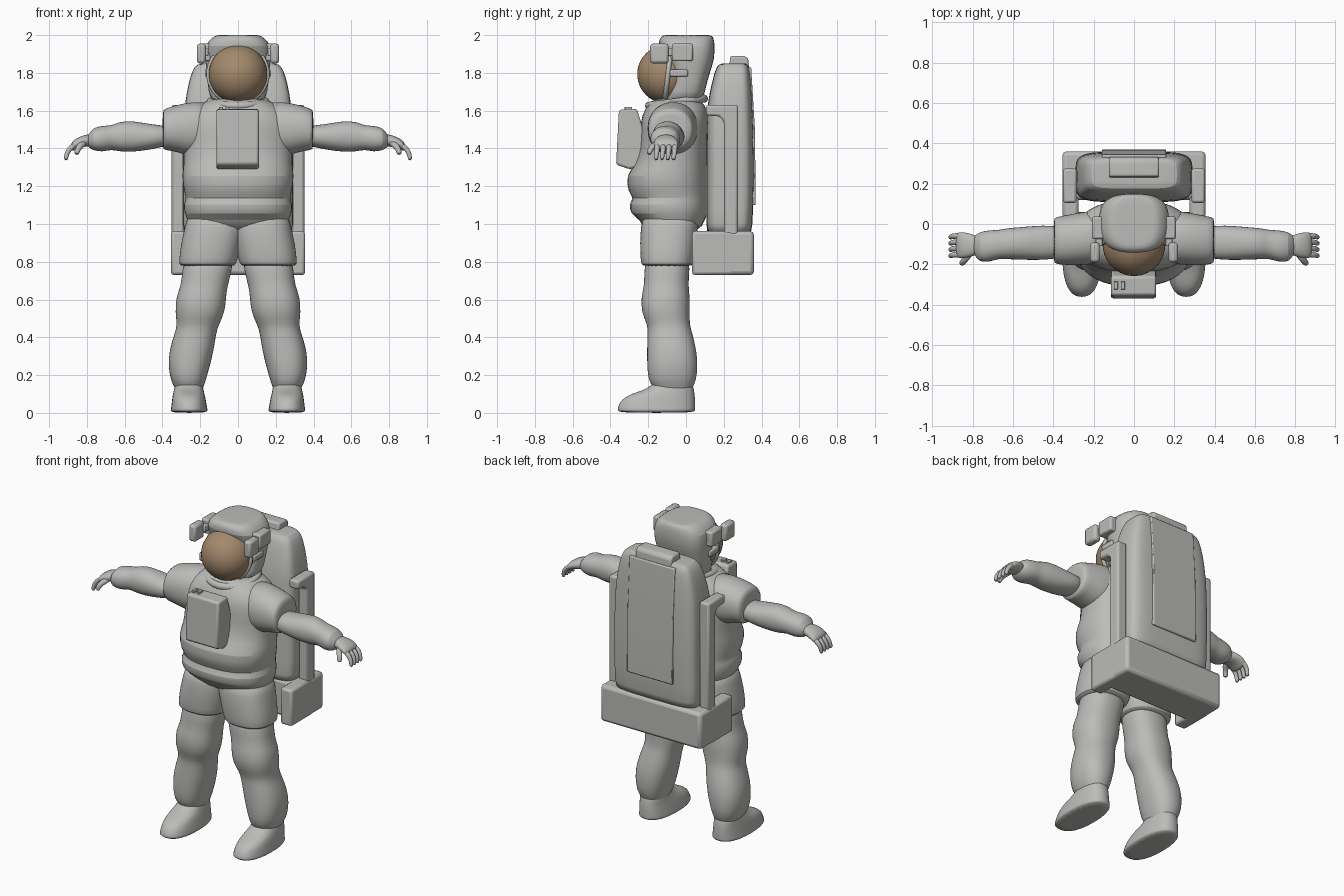
import bpy, bmesh
from math import sin, cos, tau, copysign
from mathutils import Matrix, Vector

cube = bpy.data.objects.get("Cube")
if cube:
    bpy.data.objects.remove(cube, do_unlink=True)

parts = []


def material(name, color):
    mat = bpy.data.materials.new(name)
    mat.use_nodes = True
    mat.diffuse_color = color
    mat.node_tree.nodes["Principled BSDF"].inputs["Base Color"].default_value = color
    return mat


suit = material("suit_grey", (.5, .505, .485, 1))
gold = material("visor_bronze", (.37, .25, .15, 1))


def finish(name, bm, mat, subdivide=0, bevel=0):
    """Turn a bmesh into a named object with its material and modifiers."""
    bmesh.ops.recalc_face_normals(bm, faces=bm.faces[:])
    mesh = bpy.data.meshes.new(name)
    bm.to_mesh(mesh)
    bm.free()
    mesh.materials.append(mat)
    obj = bpy.data.objects.new(name, mesh)
    bpy.context.collection.objects.link(obj)
    if bevel:
        mod = obj.modifiers.new("bevel", "BEVEL")
        mod.width, mod.segments = bevel, 2
    if subdivide:
        mod = obj.modifiers.new("subdivision", "SUBSURF")
        mod.levels = mod.render_levels = subdivide
    parts.append(obj)
    return obj


def loft(name, rings, side=1, along="z", power=2.2, count=24):
    """Skin superellipse rings given as (position, a_min, a_max, b_min, b_max)."""
    bm = bmesh.new()
    loops = []
    for t, a0, a1, b0, b1 in rings:
        loop = []
        for i in range(count):
            c, s = cos(tau * i / count), sin(tau * i / count)
            a = (a0 + a1) / 2 + (a1 - a0) / 2 * copysign(abs(c) ** (2 / power), c)
            b = (b0 + b1) / 2 + (b1 - b0) / 2 * copysign(abs(s) ** (2 / power), s)
            p = (a, b, t) if along == "z" else (t, a, b)
            loop.append(bm.verts.new((p[0] * side, p[1], p[2])))
        loops.append(loop)
    for low, high in zip(loops, loops[1:]):
        for i in range(count):
            j = (i + 1) % count
            bm.faces.new((low[i], low[j], high[j], high[i]))
    bm.faces.new(loops[0])
    bm.faces.new(loops[-1])
    return finish(name, bm, suit, subdivide=1)


def symmetric(rings):
    """Expand (z, half_width, y_min, y_max) to full loft rings."""
    return [(z, -w, w, y0, y1) for z, w, y0, y1 in rings]


def prism(name, profile, x0, x1, bevel=.01):
    """Extrude a (y, z) profile sideways from x0 to x1."""
    bm = bmesh.new()
    face = bm.faces.new([bm.verts.new((x0, y, z)) for y, z in profile])
    new = bmesh.ops.extrude_face_region(bm, geom=[face])["geom"]
    verts = [v for v in new if isinstance(v, bmesh.types.BMVert)]
    bmesh.ops.translate(bm, verts=verts, vec=(x1 - x0, 0, 0))
    return finish(name, bm, suit, bevel=bevel)


def box(name, x0, x1, y0, y1, z0, z1, side=1, bevel=.01):
    profile = [(y0, z0), (y1, z0), (y1, z1), (y0, z1)]
    return prism(name, profile, x0 * side, x1 * side, bevel)


def tube(name, points, radius, side):
    """Tapered finger following a short path."""
    bm = bmesh.new()
    last = None
    sides = 10
    for k, p in enumerate(points):
        a = Vector(points[max(k - 1, 0)])
        b = Vector(points[min(k + 1, len(points) - 1)])
        turn = (b - a).to_track_quat("Z", "Y")
        r = radius * (1 - .08 * k)
        ring = []
        for i in range(sides):
            q = Vector((cos(tau * i / sides) * r, sin(tau * i / sides) * r, 0))
            v = Vector(p) + turn @ q
            ring.append(bm.verts.new((v.x * side, v.y, v.z)))
        if last:
            for i in range(sides):
                j = (i + 1) % sides
                bm.faces.new((last[i], last[j], ring[j], ring[i]))
        else:
            bm.faces.new(ring)
        last = ring
    bm.faces.new(last)
    finish(name, bm, suit, subdivide=1)


def torus(name, center, major, minor, tilt):
    bm = bmesh.new()
    n, m = 40, 10
    grid = [[bm.verts.new(((major + minor * cos(tau * j / m)) * cos(tau * i / n),
                           (major + minor * cos(tau * j / m)) * sin(tau * i / n),
                           minor * sin(tau * j / m))) for j in range(m)] for i in range(n)]
    for i in range(n):
        for j in range(m):
            a, b = grid[i], grid[(i + 1) % n]
            bm.faces.new((a[j], b[j], b[(j + 1) % m], a[(j + 1) % m]))
    bm.transform(Matrix.Translation(center) @ Matrix.Rotation(tilt, 4, "X"))
    finish(name, bm, suit)


# Torso with the overhanging jacket and belt
loft("torso", symmetric([
    (.95, .26, -.22, .08), (1.03, .27, -.245, .1), (1.05, .285, -.295, .12),
    (1.11, .292, -.305, .12), (1.135, .275, -.275, .12), (1.17, .288, -.31, .12),
    (1.26, .3, -.318, .12), (1.31, .288, -.275, .12), (1.4, .292, -.245, .12),
    (1.5, .3, -.245, .12), (1.58, .28, -.235, .12), (1.635, .2, -.2, .1),
    (1.67, .14, -.17, .06)]), power=2.4)

# Limbs, built once for each side
for s, word in ((1, "left"), (-1, "right")):
    loft(word + "_shoulder", [
        (.1, -.19, .07, 1.38, 1.645), (.24, -.205, .065, 1.35, 1.65),
        (.33, -.205, .045, 1.385, 1.63), (.39, -.2, .035, 1.39, 1.61),
        (.4, -.19, .025, 1.4, 1.6)], s, "x")
    loft(word + "_arm", [
        (.34, -.17, -.01, 1.42, 1.52), (.45, -.18, -.005, 1.395, 1.525),
        (.56, -.178, -.015, 1.38, 1.548), (.63, -.175, -.02, 1.383, 1.542),
        (.67, -.172, -.03, 1.395, 1.52), (.72, -.19, -.03, 1.38, 1.522),
        (.77, -.188, -.04, 1.39, 1.508), (.785, -.16, -.055, 1.405, 1.48),
        (.8, -.15, -.065, 1.41, 1.47)], s, "x")
    loft(word + "_palm", [
        (.77, -.15, -.06, 1.41, 1.475), (.8, -.16, -.052, 1.41, 1.475),
        (.84, -.17, -.04, 1.405, 1.462), (.87, -.17, -.04, 1.388, 1.445),
        (.885, -.16, -.05, 1.385, 1.425)], s, "x")
    for k in range(4):
        y = -.152 + k * .031
        tube(f"{word}_finger_{k + 1}", [(.86, y, 1.42), (.892, y, 1.4),
             (.908, y - .004, 1.37), (.912, y - .008, 1.335)], .016, s)
    tube(word + "_thumb", [(.81, -.14, 1.43), (.835, -.172, 1.415),
         (.85, -.19, 1.395), (.856, -.198, 1.365)], .019, s)

    loft(word + "_leg", [
        (.1, .19, .33, -.16, .03), (.14, .183, .337, -.175, .037),
        (.17, .17, .357, -.2, .055), (.25, .148, .37, -.207, .063),
        (.33, .128, .365, -.207, .057), (.42, .115, .337, -.205, .035),
        (.465, .103, .322, -.203, .02), (.53, .068, .334, -.238, .02),
        (.62, .062, .328, -.238, .022), (.67, .055, .303, -.222, .012),
        (.76, .03, .295, -.222, .02), (.85, .02, .28, -.21, .02)], s, power=2.3)
    loft(word + "_hip", [
        (.775, .025, .3, -.222, .025), (.785, .01, .312, -.238, .04),
        (.82, 0, .312, -.242, .045), (.9, -.02, .302, -.245, .055),
        (.98, -.04, .283, -.24, .065), (1.07, -.06, .27, -.23, .07)], s, power=2.4)
    loft(word + "_boot", [
        (0, .165, .352, -.358, .045), (.014, .16, .358, -.365, .05),
        (.03, .163, .354, -.362, .05), (.07, .17, .35, -.345, .05),
        (.1, .177, .345, -.295, .047), (.12, .182, .34, -.225, .043),
        (.145, .186, .335, -.185, .038), (.17, .2, .32, -.16, .02)], s, power=2.4)

# Helmet shell, visor, rims
loft("helmet_shell", symmetric([
    (1.63, .14, -.14, .085), (1.7, .158, -.09, .1), (1.8, .166, -.08, .125),
    (1.87, .176, -.11, .152), (1.95, .176, -.15, .153), (1.985, .14, -.14, .148),
    (2, .115, -.12, .135), (2, .09, -.1, .11)]), power=2.8)
bm = bmesh.new()
bmesh.ops.create_uvsphere(bm, u_segments=40, v_segments=24, radius=.155,
                          matrix=Matrix.Translation((0, -.103, 1.793)))
finish("visor", bm, gold)
torus("visor_rim", (0, -.095, 1.795), .155, .013, tau / 4 - .12)
torus("neck_ring", (0, -.05, 1.645), .146, .022, .13)
for s, word in ((1, "left"), (-1, "right")):
    box(word + "_lamp", .17, .218, -.19, -.092, 1.85, 1.955, s, .015)
    box(word + "_lamp_mount", .14, .208, -.075, .037, 1.862, 1.955, s)
    box(word + "_lamp_arm", .155, .19, -.11, -.06, 1.89, 1.93, s, .005)
    box(word + "_ear_latch", .14, .176, -.085, .01, 1.78, 1.818, s, .008)

# Chest control unit
prism("chest_unit", [(-.355, 1.605), (-.26, 1.61), (-.17, 1.32),
                     (-.3, 1.29), (-.37, 1.315)], -.115, .11, .012)
for k in range(2):
    x = -.1 + k * .035
    box(f"chest_switch_{k + 1}", x, x + .02, -.325, -.285, 1.59, 1.62, 1, .003)

# Backpack with side rails and lower tray
loft("backpack", symmetric([
    (.95, .29, .11, .345), (.96, .292, .108, .35), (1.2, .292, .108, .362),
    (1.5, .292, .108, .357), (1.64, .282, .112, .352), (1.75, .262, .138, .345),
    (1.82, .24, .155, .338), (1.848, .215, .175, .325),
    (1.85, .18, .2, .31)]), power=5, count=32)
prism("backpack_panel", [(.32, 1.1), (.369, 1.1), (.365, 1.5), (.345, 1.83),
                         (.32, 1.83)], -.16, .16, .006)
prism("backpack_cap", [(.225, 1.8), (.335, 1.8), (.33, 1.875), (.31, 1.89),
                       (.235, 1.89)], -.125, .125)
box("tray", -.355, .355, .12, .36, .73, .962, 1, .02)
for s, word in ((1, "left"), (-1, "right")):
    box(word + "_tray_prong", .275, .355, .032, .25, .73, .962, s, .015)
    prism(word + "_rail", [(.105, 1.63), (.105, 1.575), (.175, 1.57), (.2, 1.545),
                           (.2, .94), (.275, .94), (.275, 1.63)],
          .285 * s, .352 * s, .012)

# Smooth shading with crisp corners
bpy.ops.object.select_all(action="DESELECT")
for obj in parts:
    obj.select_set(True)
bpy.context.view_layer.objects.active = parts[0]
bpy.ops.object.shade_smooth_by_angle(angle=.7)
